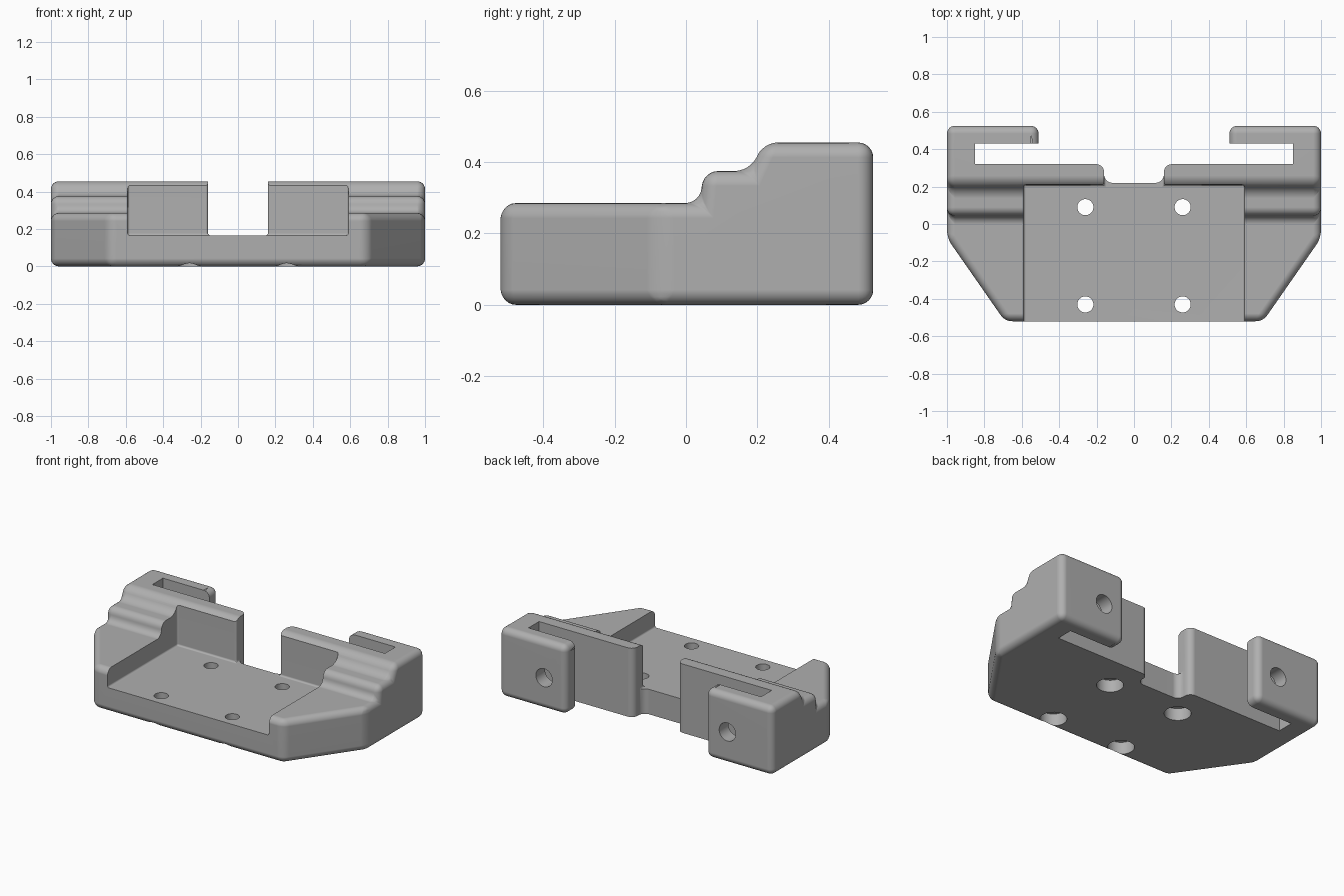
import bpy, bmesh
from math import sin, cos, pi
from mathutils import Vector, Matrix

cube = bpy.data.objects.get("Cube")
if cube:
    bpy.data.objects.remove(cube, do_unlink=True)

ROUND = 0.042
FLOOR = 0.165

grey = bpy.data.materials.new("plain grey")
grey.use_nodes = True
colour = (0.43, 0.43, 0.43, 1)
grey.diffuse_color = colour
grey.node_tree.nodes["Principled BSDF"].inputs["Base Color"].default_value = colour


def fillet(points):
    """Replace each square corner (x, y, radius) by an arc."""
    out = []
    for i, (x, y, r) in enumerate(points):
        p = Vector((x, y))
        if r == 0:
            out.append(p)
            continue
        u = (Vector(points[i - 1][:2]) - p).normalized()
        v = (Vector(points[(i + 1) % len(points)][:2]) - p).normalized()
        for k in range(7):
            t = k / 6 * pi / 2
            out.append(p + r * (1 - sin(t)) * u + r * (1 - cos(t)) * v)
    return out


def mirrored(half):
    """Close a right-hand outline with its mirror image."""
    return half + [(-p[0], *p[1:]) for p in reversed(half)]


def to_object(name, bm):
    bmesh.ops.recalc_face_normals(bm, faces=bm.faces)
    mesh = bpy.data.meshes.new(name)
    bm.to_mesh(mesh)
    bm.free()
    mesh.materials.append(grey)
    ob = bpy.data.objects.new(name, mesh)
    bpy.context.collection.objects.link(ob)
    return ob


def prism(name, points, lo, hi, along_x=False):
    """Extrude a plan outline upwards, or a (y, z) outline along x."""
    bm = bmesh.new()
    place = (lambda p: (lo, p[0], p[1])) if along_x else (lambda p: (p[0], p[1], lo))
    face = bm.faces.new([bm.verts.new(place(p)) for p in points])
    step = (hi - lo, 0, 0) if along_x else (0, 0, hi - lo)
    grown = bmesh.ops.extrude_face_region(bm, geom=[face])["geom"]
    moved = [g for g in grown if isinstance(g, bmesh.types.BMVert)]
    bmesh.ops.translate(bm, verts=moved, vec=step)
    return to_object(name, bm)


def rod(name, radius, length, centre, along_y=False):
    bm = bmesh.new()
    matrix = Matrix.Translation(centre)
    if along_y:
        matrix = matrix @ Matrix.Rotation(pi / 2, 4, "X")
    bmesh.ops.create_cone(bm, cap_ends=True, segments=40, radius1=radius,
                          radius2=radius, depth=length, matrix=matrix)
    return to_object(name, bm)


def apply_modifier(ob, kind, **settings):
    mod = ob.modifiers.new(kind.title(), kind)
    for key, value in settings.items():
        setattr(mod, key, value)
    bpy.context.view_layer.objects.active = ob
    bpy.ops.object.modifier_apply(modifier=mod.name)


def combine(ob, tool, operation="DIFFERENCE"):
    apply_modifier(ob, "BOOLEAN", object=tool, operation=operation, solver="EXACT")
    bpy.data.objects.remove(tool, do_unlink=True)


# Body: stepped side profile limited by the plan with its tapered front
plan = mirrored([(0.69, -0.52), (1, -0.075), (1, 0.525), (0.51, 0.525), (0.51, 0.38)])
body = prism("mounting_bracket", plan, -0.1, 0.7)
profile = [(-0.8, 0), (-0.8, 0.285), (0.04, 0.285), (0.048, 0.375),
           (0.18, 0.375), (0.217, 0.455), (0.8, 0.455), (0.8, 0)]
combine(body, prism("side_profile", profile, -1.5, 1.5, along_x=True), "INTERSECT")
apply_modifier(body, "BEVEL", width=ROUND, segments=6, limit_method="ANGLE",
               angle_limit=0.45)

# Tray recess, open at the front and between the back walls
recess = mirrored([(0.59, -0.8), (0.59, 0.21), (0.16, 0.21), (0.16, 0.31)])
tray = prism("tray_recess", recess, FLOOR, 0.8)
apply_modifier(tray, "BEVEL", width=0.012, segments=3, limit_method="ANGLE")
combine(body, tray)

# Strap slots behind the walls, joined to the central gap
slot = mirrored([(0.16, 0.22, 0.045), (0.16, 0.32, ROUND), (0.85, 0.32, 0), (0.85, 0.43, 0)])
combine(body, prism("slot_and_gap", fillet(slot), -0.2, 0.8))

# Screw holes with counterbores below, and one hole through each hook
for x in (-1, 1):
    for y in (-0.43, 0.09):
        combine(body, rod("screw_hole", 0.043, 1, (0.26 * x, y, 0)))
        combine(body, rod("counterbore", 0.08, 0.16, (0.26 * x, y, 0)))
    combine(body, rod("hook_hole", 0.06, 0.2, (0.67 * x, 0.49, 0.21), along_y=True))

# Smooth the rounded edges, keep the cut edges crisp
bpy.ops.object.select_all(action="DESELECT")
body.select_set(True)
bpy.context.view_layer.objects.active = body
bpy.ops.object.shade_smooth_by_angle(angle=0.6)
body.modifiers.new("Weighted Normals", "WEIGHTED_NORMAL").keep_sharp = True
